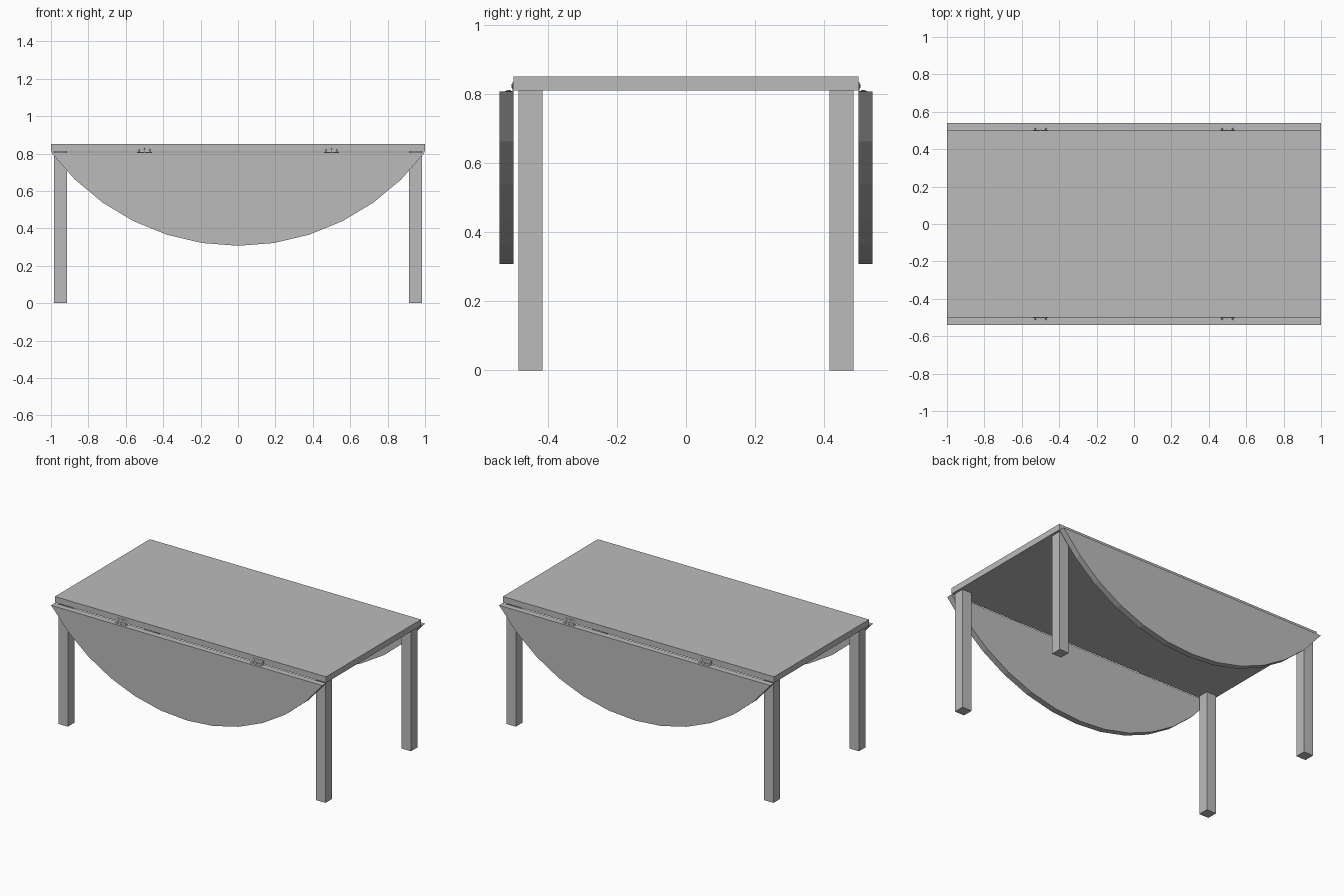
import bpy, bmesh, math
from mathutils import Matrix, Vector

cube = bpy.data.objects.get("Cube")
if cube:
    bpy.data.objects.remove(cube, do_unlink=True)

GREY = (0.5, 0.5, 0.5, 1.0)
mat = bpy.data.materials.new("plain grey")
mat.use_nodes = True
mat.diffuse_color = GREY
mat.node_tree.nodes["Principled BSDF"].inputs["Base Color"].default_value = GREY


def finish(name, bm):
    bmesh.ops.recalc_face_normals(bm, faces=bm.faces)
    mesh = bpy.data.meshes.new(name)
    bm.to_mesh(mesh)
    bm.free()
    mesh.materials.append(mat)
    obj = bpy.data.objects.new(name, mesh)
    bpy.context.scene.collection.objects.link(obj)
    return obj


def add_box(bm, center, size):
    bmesh.ops.create_cube(bm, size=1, matrix=Matrix.Translation(center) @ Matrix.Diagonal((*size, 1)))


def box(name, center, size):
    bm = bmesh.new()
    add_box(bm, center, size)
    return finish(name, bm)


def add_screw(bm, center, rotation):
    bmesh.ops.create_cone(bm, cap_ends=True, segments=8, radius1=0.004, radius2=0.003, depth=0.003,
                          matrix=Matrix.Translation(center) @ rotation)


TOP, UNDER, LEAF_TOP, HALF_DEPTH, THICK = 0.85, 0.81, 0.807, 0.5, 0.04

# Table top
box("table_top", (0, 0, (TOP + UNDER) / 2), (2, 2 * HALF_DEPTH, TOP - UNDER))

# Hanging leaf: a circular segment, extruded
def leaf(name, side):
    bm = bmesh.new()
    radius, half_angle, steps = 1.25, math.asin(0.8), 12
    centre_z = LEAF_TOP + radius * math.cos(half_angle)
    y = side * HALF_DEPTH
    verts = []
    for i in range(steps + 1):
        a = half_angle * (2 * i / steps - 1)
        verts.append(bm.verts.new((radius * math.sin(a), y, centre_z - radius * math.cos(a))))
    face = bm.faces.new(verts)
    out = bmesh.ops.extrude_face_region(bm, geom=[face])["geom"]
    moved = [v for v in out if isinstance(v, bmesh.types.BMVert)]
    bmesh.ops.translate(bm, verts=moved, vec=(0, side * THICK, 0))
    return finish(name, bm)


# Hinge: one plate on the top's edge, one on the leaf, three screws each
def hinge(name, x, side):
    bm = bmesh.new()
    y = side * HALF_DEPTH
    add_box(bm, (x, y + side * 0.001, UNDER + 0.011), (0.08, 0.002, 0.026))
    add_box(bm, (x, y + side * 0.012, LEAF_TOP + 0.001), (0.08, 0.024, 0.002))
    upright = Matrix.Rotation(side * -math.pi / 2, 4, "X")
    for i in (-1, 0, 1):
        offset = 0.01 + 0.006 * (i == 0)
        add_screw(bm, Vector((x + i * 0.028, y + side * 0.003, UNDER + offset)), upright)
        add_screw(bm, Vector((x + i * 0.028, y + side * offset, LEAF_TOP + 0.003)), Matrix())
    return finish(name, bm)


for depth_name, sy in (("front", -1), ("back", 1)):
    leaf(f"{depth_name}_leaf", sy)
    for side_name, sx in (("right", -1), ("left", 1)):
        box(f"{depth_name}_{side_name}_leg", (sx * 0.95, sy * 0.45, UNDER / 2), (0.07, 0.07, UNDER))
        hinge(f"{depth_name}_{side_name}_hinge", sx * 0.5, sy)
